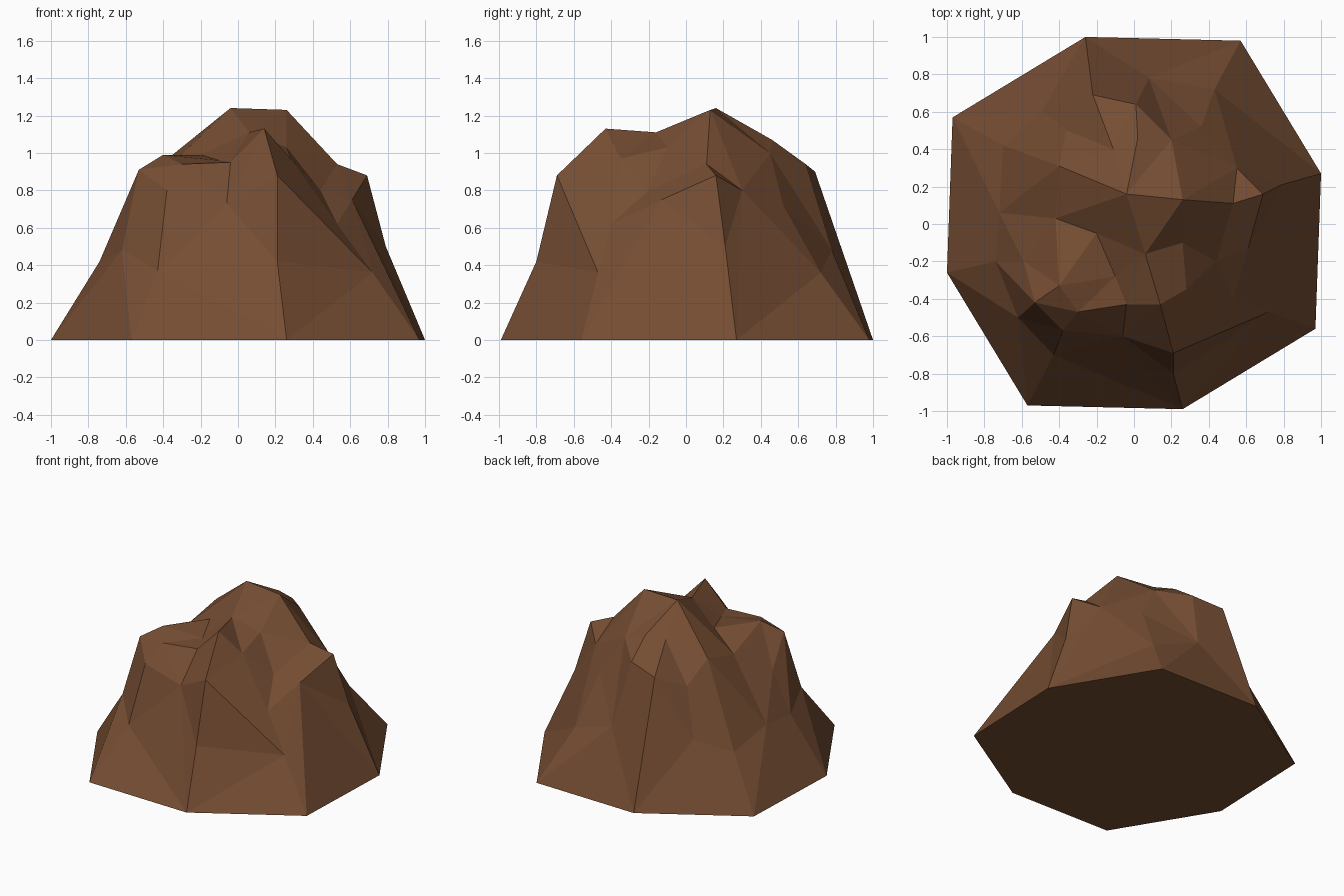
import bpy, bmesh
from mathutils import Vector
from mathutils.geometry import delaunay_2d_cdt

if "Cube" in bpy.data.objects:
    bpy.data.objects.remove(bpy.data.objects["Cube"])

# Ridge lines running from the eight foot corners up to the crest (x, y, z)
ridges = [
    [(.26, -.99, 0), (.21, -.80, .42), (.21, -.69, .88), (.14, -.43, 1.13)],
    [(.97, -.56, 0), (.72, -.47, .36), (.53, -.40, .62)],
    [(1, .27, 0), (.79, .21, .50), (.69, .16, .88), (.53, .11, .94), (.26, .13, 1.23)],
    [(.57, .98, 0), (.43, .72, .36), (.36, .52, .72), (.20, .45, 1.0)],
    [(-.26, 1, 0), (-.22, .69, .90), (-.11, .40, 1.05), (-.04, .16, 1.24)],
    [(-.97, .57, 0), (-.70, .42, .36), (-.40, .31, .95)],
    [(-1, -.26, 0), (-.74, -.20, .42), (-.59, -.20, .72), (-.40, -.33, .99)],
    [(-.57, -.97, 0), (-.43, -.70, .37), (-.38, -.57, .80), (-.30, -.47, .94)],
]
crest = [(.26, .13, 1.23), (-.04, .16, 1.24), (.06, -.16, 1.11), (.14, -.43, 1.13)]

# Ledges and hollows between the ridges
ledges = [
    (-.04, -.43, .95), (-.06, -.60, .73), (-.20, -.05, .99), (-.10, -.28, .96),
    (-.53, -.42, .91), (-.62, -.50, .48), (-.42, .03, .88), (-.72, .06, .44),
    (-.49, .61, .47), (-.36, .50, .80), (.08, .78, .48), (.01, .64, .94),
    (.02, .46, 1.07), (.55, .30, .80), (.61, -.13, .75), (.44, -.20, .80),
    (.28, -.35, .97), (.26, -.10, 1.03),
]

points, edges = [], []


def add_point(p):
    if p not in points:
        points.append(p)
    return points.index(p)


def add_line(line, closed=False):
    ids = [add_point(p) for p in line]
    edges.extend(zip(ids, ids[1:]))
    if closed:
        edges.append((ids[-1], ids[0]))


add_line([r[0] for r in ridges], closed=True)
for ridge in ridges:
    add_line(ridge)
add_line(crest)
for p in ledges:
    add_point(p)

# Skin the rock with flat facets and close the underside
co, _, tris, origin, _, _ = delaunay_2d_cdt(
    [Vector(p[:2]) for p in points], edges, [], 0, 1e-5)
bm = bmesh.new()
verts = [bm.verts.new((c.x, c.y, points[o[0]][2] if o else 0.5))
         for c, o in zip(co, origin)]
for t in tris:
    bm.faces.new([verts[i] for i in t])
bmesh.ops.holes_fill(bm, edges=[e for e in bm.edges if e.is_boundary], sides=0)
bmesh.ops.recalc_face_normals(bm, faces=bm.faces)
mesh = bpy.data.meshes.new("rock_mound")
bm.to_mesh(mesh)
bm.free()

# Brown stone colour
mat = bpy.data.materials.new("brown_stone")
mat.diffuse_color = (0.18, 0.075, 0.033, 1)
mat.use_nodes = True
mat.node_tree.nodes["Principled BSDF"].inputs["Base Color"].default_value = mat.diffuse_color
mesh.materials.append(mat)
bpy.context.collection.objects.link(bpy.data.objects.new("rock_mound", mesh))
